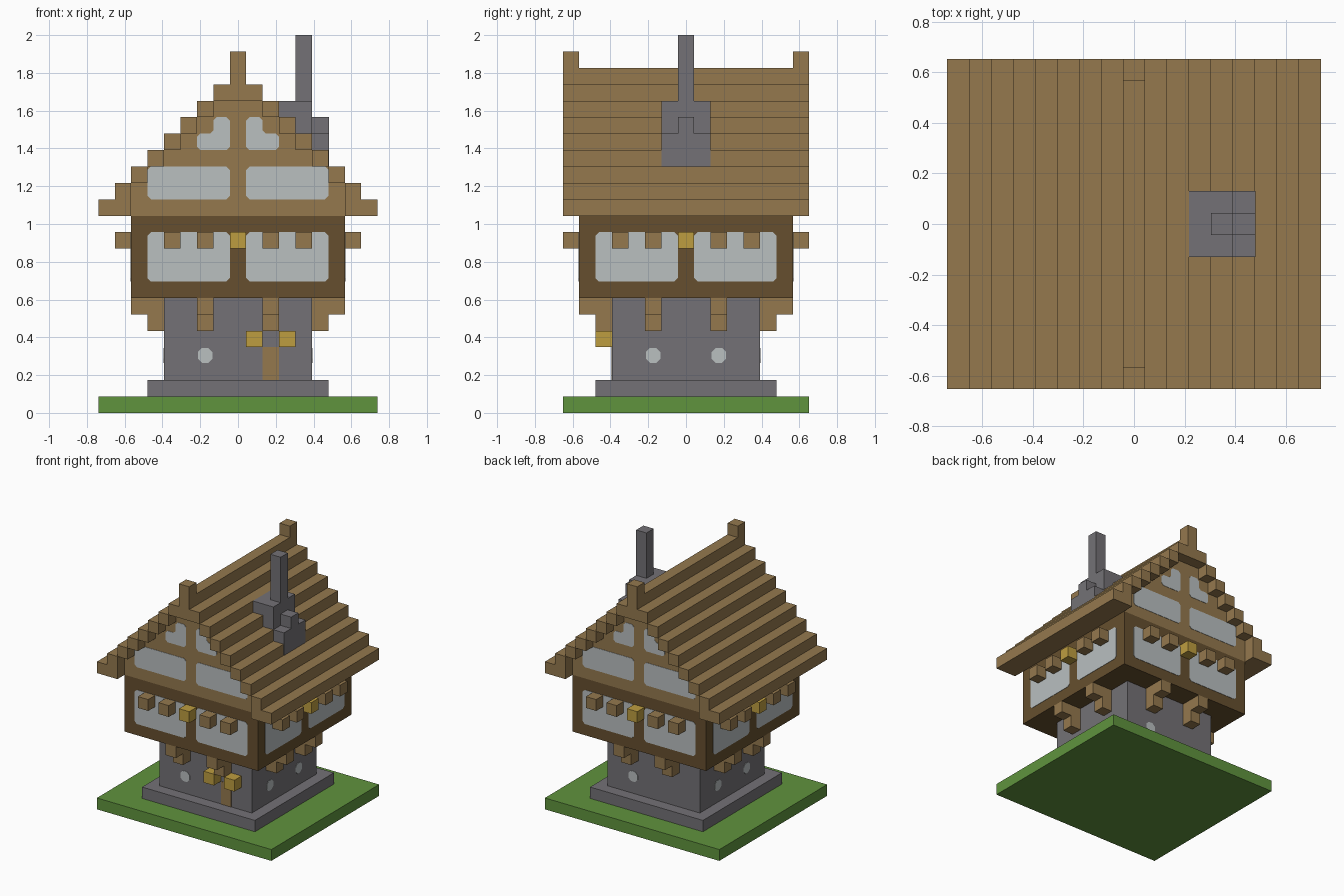
import bpy, bmesh
from math import pi
from mathutils import Matrix, Vector

cube = bpy.data.objects.get("Cube")
if cube:
    bpy.data.objects.remove(cube, do_unlink=True)

U = 2 / 23  # size of one building block


def material(name, rgb):
    mat = bpy.data.materials.new(name)
    mat.use_nodes = True
    col = [(c / 255) ** 2.2 for c in rgb] + [1]
    mat.diffuse_color = col
    mat.node_tree.nodes["Principled BSDF"].inputs["Base Color"].default_value = col
    return mat


GRASS = material("grass_green", (96, 146, 64))
STONE = material("stone_grey", (115, 113, 117))
TIMBER = material("light_timber", (147, 120, 79))
DARK = material("dark_timber", (102, 80, 50))
GOLD = material("lantern_gold", (188, 156, 66))
PLASTER = material("pale_panel", (184, 190, 191))


def finish(name, bm, mat, turn=0):
    """Turn by quarter circles, scale from blocks to units and link."""
    bm.transform(Matrix.Scale(U, 4) @ Matrix.Rotation(turn * pi / 2, 4, 'Z'))
    bmesh.ops.recalc_face_normals(bm, faces=bm.faces)
    me = bpy.data.meshes.new(name)
    bm.to_mesh(me)
    bm.free()
    me.materials.append(mat)
    bpy.context.collection.objects.link(bpy.data.objects.new(name, me))


def boxes(name, mat, spans, turn=0):
    """One object from boxes given as ((x0, x1), (y0, y1), (z0, z1))."""
    bm = bmesh.new()
    for span in spans:
        size = [b - a for a, b in span]
        mid = Vector([(a + b) / 2 for a, b in span])
        bmesh.ops.create_cube(bm, size=1, matrix=Matrix.Translation(mid) @ Matrix.Diagonal(size + [1]))
    finish(name, bm, mat, turn)


def extrude(name, mat, outline, y0, y1, turn=0):
    """Extrude an (x, z) outline along y."""
    bm = bmesh.new()
    face = bm.faces.new([bm.verts.new((x, y0, z)) for x, z in outline])
    new = bmesh.ops.extrude_face_region(bm, geom=[face])["geom"]
    verts = [g for g in new if isinstance(g, bmesh.types.BMVert)]
    bmesh.ops.translate(bm, verts=verts, vec=(0, y1 - y0, 0))
    finish(name, bm, mat, turn)


def clip_corners(outline, cut):
    """Cut every corner of an outline."""
    result = []
    for i, p in enumerate(outline):
        p = Vector(p)
        for q in (outline[i - 1], outline[(i + 1) % len(outline)]):
            result.append(p + (Vector(q) - p).normalized() * cut)
    return result


def panel(name, outline, wall, turn, cut=0.2):
    extrude(name, PLASTER, clip_corners(outline, cut), -wall - 0.03, -wall, turn)


def rect(x0, x1, z0, z1):
    return [(x0, z0), (x1, z0), (x1, z1), (x0, z1)]


def sym(r):
    return (-r, r)


# Ground, plinth and the two storeys
boxes("ground", GRASS, [(sym(8.5), sym(7.5), (0, 1))])
boxes("plinth", STONE, [(sym(5.5), sym(5.5), (1, 2))])
boxes("stone_storey", STONE, [(sym(4.5), sym(4.5), (2, 7))])
boxes("timber_storey", DARK, [(sym(6.5), sym(6.5), (7, 12))])

# Stepped gable body under the roof
right = [(6.5, 12)]
for i in range(6):
    right += [(6.5 - i, 14 + i), (5.5 - i, 14 + i)]
right = right[:-1]
extrude("gable_body", TIMBER, right + [(-x, z) for x, z in reversed(right)], -6.5, 6.5)

# Roof courses, ridge and finials
for side, s in (("left", 1), ("right", -1)):
    courses = [(6.5, 8.5, 12)] + [(6.5 - i, 7.5 - i, 13 + i) for i in range(6)]
    boxes(side + "_roof_courses", TIMBER,
          [(tuple(sorted((s * a, s * b))), sym(7.5), (z, z + 1)) for a, b, z in courses])
boxes("ridge", TIMBER, [(sym(1.5), sym(7.5), (19, 20)), (sym(0.5), sym(7.5), (20, 21))])
boxes("ridge_finials", TIMBER, [(sym(0.5), y, (21, 22)) for y in ((-7.5, -6.5), (6.5, 7.5))])

# Chimney on the left slope
boxes("chimney", STONE, [
    ((2.5, 4.5), sym(1.5), (15, 19)),
    ((4.5, 5.53), sym(1.5), (15, 17)),
    ((4.5, 5.53), sym(0.5), (17, 18)),
    ((3.5, 4.5), sym(0.5), (19, 23)),
])

# Details repeated around the four walls
for turn, side in enumerate(("front", "left", "back", "right")):
    for s in (-1, 1):
        x = sorted((s * 0.5, s * 5.5))
        panel(side + "_wall_panel", rect(*x, 8, 11), 6.5, turn)
        if turn % 2 == 0:
            panel(side + "_gable_panel", rect(*x, 13, 15), 6.5, turn)
            panel(side + "_attic_panel",
                  [(s * a, z) for a, z in ((0.5, 16), (2.5, 16), (2.5, 17), (1.5, 17), (1.5, 18), (0.5, 18))],
                  6.5, turn)
        if s < 0 or turn % 2:
            panel(side + "_small_window", rect(s * 2 - 0.45, s * 2 + 0.45, 3.05, 3.95), 4.5, turn, 0.25)
    boxes(side + "_beam_ends", TIMBER,
          [((x - 0.5, x + 0.5), (-7.5, -6.5), (10, 11)) for x in (-4, -2, 2, 4)], turn)
    boxes(side + "_wall_lantern", GOLD, [(sym(0.5), (-7.5, -6.5), (10, 11))], turn)
    boxes(side + "_brackets", TIMBER,
          [((x - 0.5, x + 0.5), (-out, -4.5), (z, z + 1))
           for x in (-2, 2) for out, z in ((5.5, 5), (6.5, 6))], turn)

# Door and its lanterns
extrude("door", TIMBER, rect(1.5, 2.5, 2, 4), -4.53, -4.5)
boxes("door_lanterns", GOLD, [((x, x + 1), (-5.5, -4.5), (4, 5)) for x in (0.5, 2.5)])
